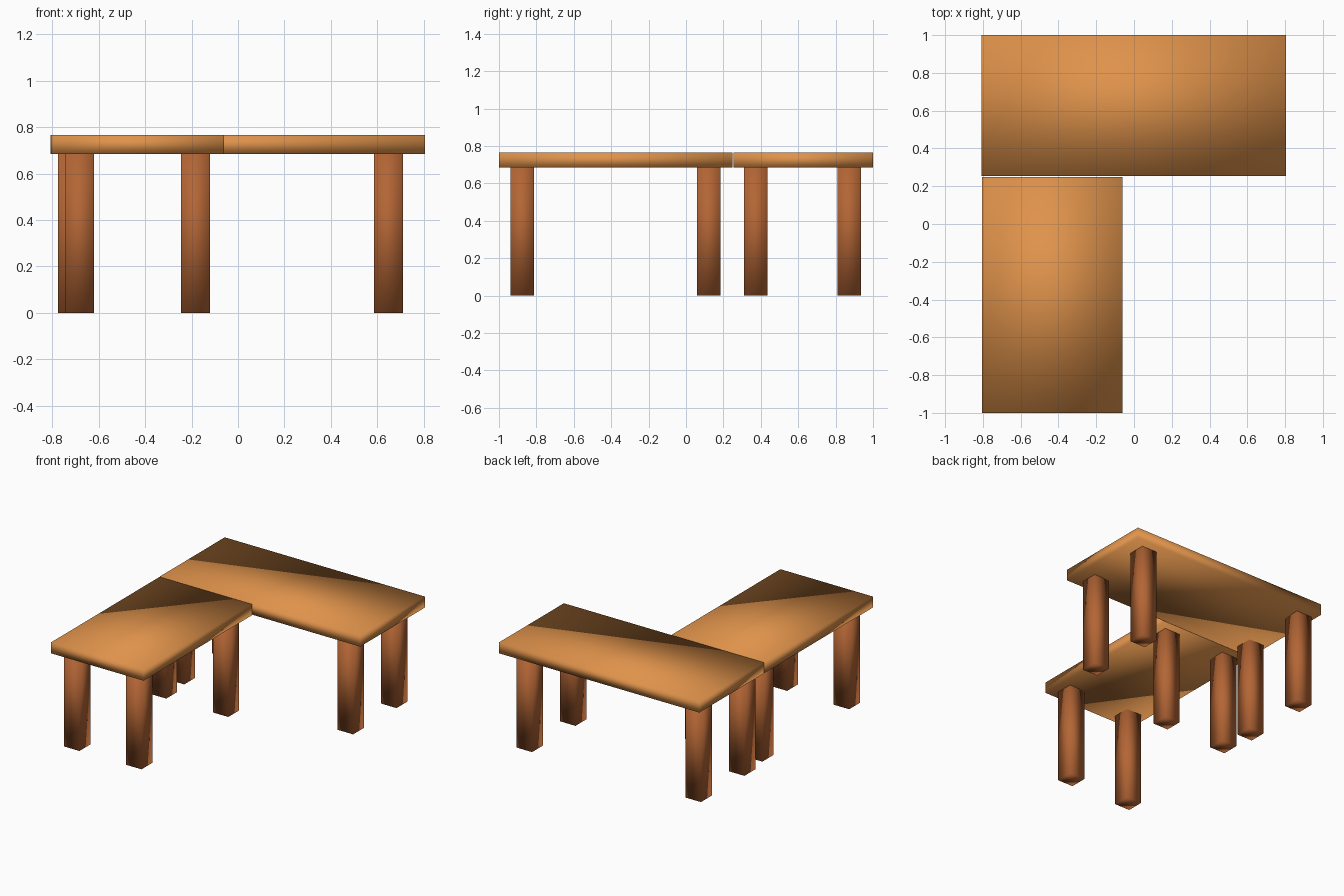
import bpy

cube = bpy.data.objects.get("Cube")
if cube:
    bpy.data.objects.remove(cube, do_unlink=True)


def material(name, rgb):
    mat = bpy.data.materials.new(name)
    mat.use_nodes = True
    mat.diffuse_color = (*rgb, 1)
    mat.node_tree.nodes["Principled BSDF"].inputs["Base Color"].default_value = (*rgb, 1)
    return mat


light_wood = material("light wood", (0.74, 0.29, 0.07))
dark_wood = material("dark wood", (0.45, 0.13, 0.035))


def box(name, x0, x1, y0, y1, z0, z1, mat):
    """Softly shaded box spanning the given limits."""
    bpy.ops.mesh.primitive_cube_add(
        size=1, location=((x0 + x1) / 2, (y0 + y1) / 2, (z0 + z1) / 2))
    ob = bpy.context.object
    ob.name = name
    ob.scale = (x1 - x0, y1 - y0, z1 - z0)
    bpy.ops.object.transform_apply(location=False, rotation=False, scale=True)
    ob.data.materials.append(mat)
    bpy.ops.object.shade_smooth()
    return ob


LEG = 0.125
UNDER, TOP = 0.685, 0.765


def table(name, x0, x1, y0, y1, leg_xs, leg_ys):
    """Slab top on four square legs; leg positions are their low corners."""
    box(name + "_top", x0, x1, y0, y1, UNDER, TOP, light_wood)
    for side, x in zip(("right", "left"), leg_xs):
        for end, y in zip(("front", "back"), leg_ys):
            box(f"{name}_{end}_{side}_leg", x, x + LEG, y, y + LEG, 0, UNDER, dark_wood)


# Two tables forming an L
table("front_table", -0.805, -0.06, -1, 0.248, (-0.745, -0.245), (-0.938, 0.06))
table("back_table", -0.807, 0.805, 0.255, 1, (-0.775, 0.585), (0.31, 0.81))
